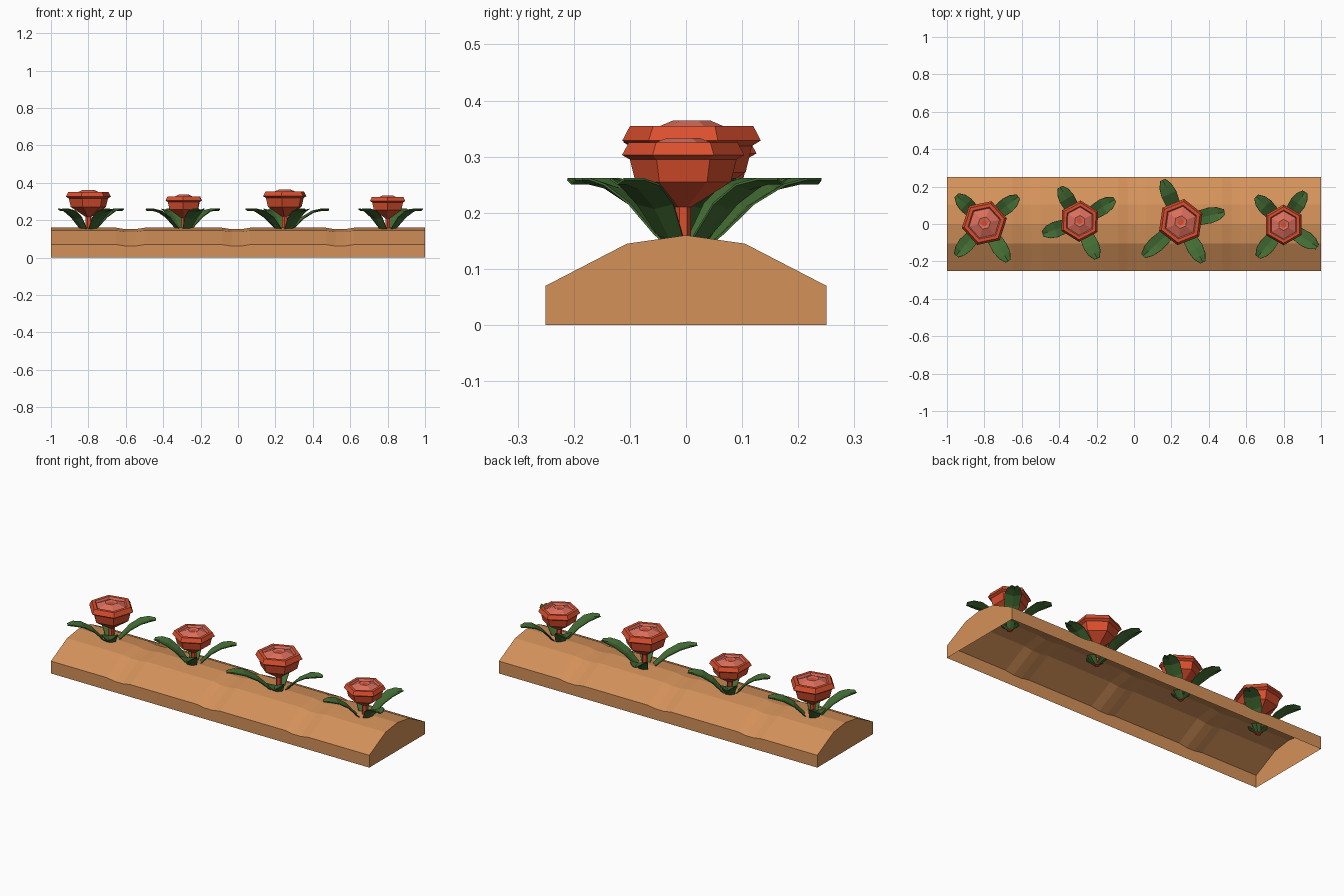
import bpy, bmesh, math
from math import sin, cos, radians

if "Cube" in bpy.data.objects:
    bpy.data.objects.remove(bpy.data.objects["Cube"])


def material(name, rgb):
    m = bpy.data.materials.new(name)
    m.diffuse_color = (*[(c / 12.92 if c <= 0.04045 else ((c + 0.055) / 1.055) ** 2.4) for c in rgb], 1)
    m.use_nodes = True
    m.node_tree.nodes["Principled BSDF"].inputs["Base Color"].default_value = m.diffuse_color
    return m


SOIL = material("clay_soil", (0.83, 0.57, 0.35))
RED = material("petal_red", (0.86, 0.31, 0.18))
PINK = material("inner_pink", (0.86, 0.43, 0.36))
GREEN = material("leaf_green", (0.26, 0.42, 0.20))


def make(name, bm, mats, recalc=True):
    if recalc:
        bmesh.ops.recalc_face_normals(bm, faces=bm.faces)
    me = bpy.data.meshes.new(name)
    bm.to_mesh(me)
    bm.free()
    for m in mats:
        me.materials.append(m)
    ob = bpy.data.objects.new(name, me)
    bpy.context.collection.objects.link(ob)
    return ob


# Soil mound: one cross-section swept along x, open underneath, with three shallow dips
SECTION = [(-0.25, 0), (-0.25, 0.07), (-0.105, 0.145), (0, 0.16), (0.105, 0.145), (0.25, 0.07), (0.25, 0)]
stations = [(-1, 0)]
for c in (-0.575, -0.01, 0.545):
    stations += [(c - 0.075, 0), (c - 0.025, 0.008), (c + 0.025, 0.008), (c + 0.075, 0)]
stations.append((1, 0))
bm = bmesh.new()
rows = [[bm.verts.new((x, y, z - d if z > 0 else 0)) for y, z in SECTION] for x, d in stations]
for a, b in zip(rows, rows[1:]):
    for i in range(len(SECTION) - 1):
        bm.faces.new((a[i], b[i], b[i + 1], a[i + 1]))
bm.faces.new(rows[0])
bm.faces.new(rows[-1][::-1])
make("soil_mound", bm, [SOIL])

# Bloom profile: radius, height, material of the band that follows
PROFILE = [(0.014, 0.12, 0), (0.014, 0.21, 0), (0.085, 0.255, 0), (0.095, 0.295, 0),
           (0.109, 0.303, 0), (0.097, 0.325, 0), (0.08, 0.325, 1), (0.074, 0.315, 1),
           (0.03, 0.333, 1), (0.016, 0.33, 0)]


def bloom(name, x, y, scale, turn):
    bm = bmesh.new()
    rings = []
    for r, z, _ in PROFILE:
        zz = 0.16 + (z - 0.16) * scale if z > 0.16 else z
        rr = r * (1 + (scale - 1) * 0.8)
        rings.append([bm.verts.new((x + rr * cos(radians(turn + 60 * k)),
                                    y + rr * sin(radians(turn + 60 * k)), zz)) for k in range(6)])
    for (a, b), p in zip(zip(rings, rings[1:]), PROFILE):
        for k in range(6):
            f = bm.faces.new((a[k], a[(k + 1) % 6], b[(k + 1) % 6], b[k]))
            f.material_index = p[2]
    bm.faces.new(rings[0][::-1])
    bm.faces.new(rings[-1])
    make(name, bm, [RED, PINK])


# Leaf: fraction of length, height, half width; folded slightly along the midrib
LEAF = [(0.03, 0.13, 0.012), (0.2, 0.165, 0.026), (0.42, 0.218, 0.038),
        (0.66, 0.252, 0.042), (0.85, 0.262, 0.034), (1.0, 0.262, 0.014)]


def leaves(name, x, y, blades):
    bm = bmesh.new()
    for ang, length in blades:
        c, s = cos(radians(ang)), sin(radians(ang))
        prev = None
        for t, z, w in LEAF:
            r = t * length
            row = [bm.verts.new((x + r * c - o * s, y + r * s + o * c, z + (0 if o else -0.008)))
                   for o in (-w, 0, w)]
            if prev:
                for i in range(2):
                    bm.faces.new((prev[i], row[i], row[i + 1], prev[i + 1]))
            prev = row
    ob = make(name, bm, [GREEN], recalc=False)
    sol = ob.modifiers.new("thickness", 'SOLIDIFY')
    sol.thickness = 0.004


# Four flowers: x, y, bloom scale, turn, then leaf angles and lengths
FLOWERS = [
    (-0.80, 0.005, 1.16, 12, ((38, 0.23), (135, 0.21), (229, 0.23), (-58, 0.24))),
    (-0.29, 0.015, 1.02, 28, ((32, 0.22), (120, 0.21), (199, 0.21), (-65, 0.22))),
    (0.25, 0.01, 1.18, 22, ((13, 0.24), (113, 0.245), (222, 0.27), (-61, 0.245))),
    (0.80, -0.005, 1.0, 30, ((57, 0.21), (134, 0.21), (231, 0.22), (-33, 0.215))),
]
for n, (x, y, s, turn, blades) in enumerate(FLOWERS, 1):
    bloom(f"bloom_{n}", x, y, s, turn)
    leaves(f"leaves_{n}", x, y, blades)
